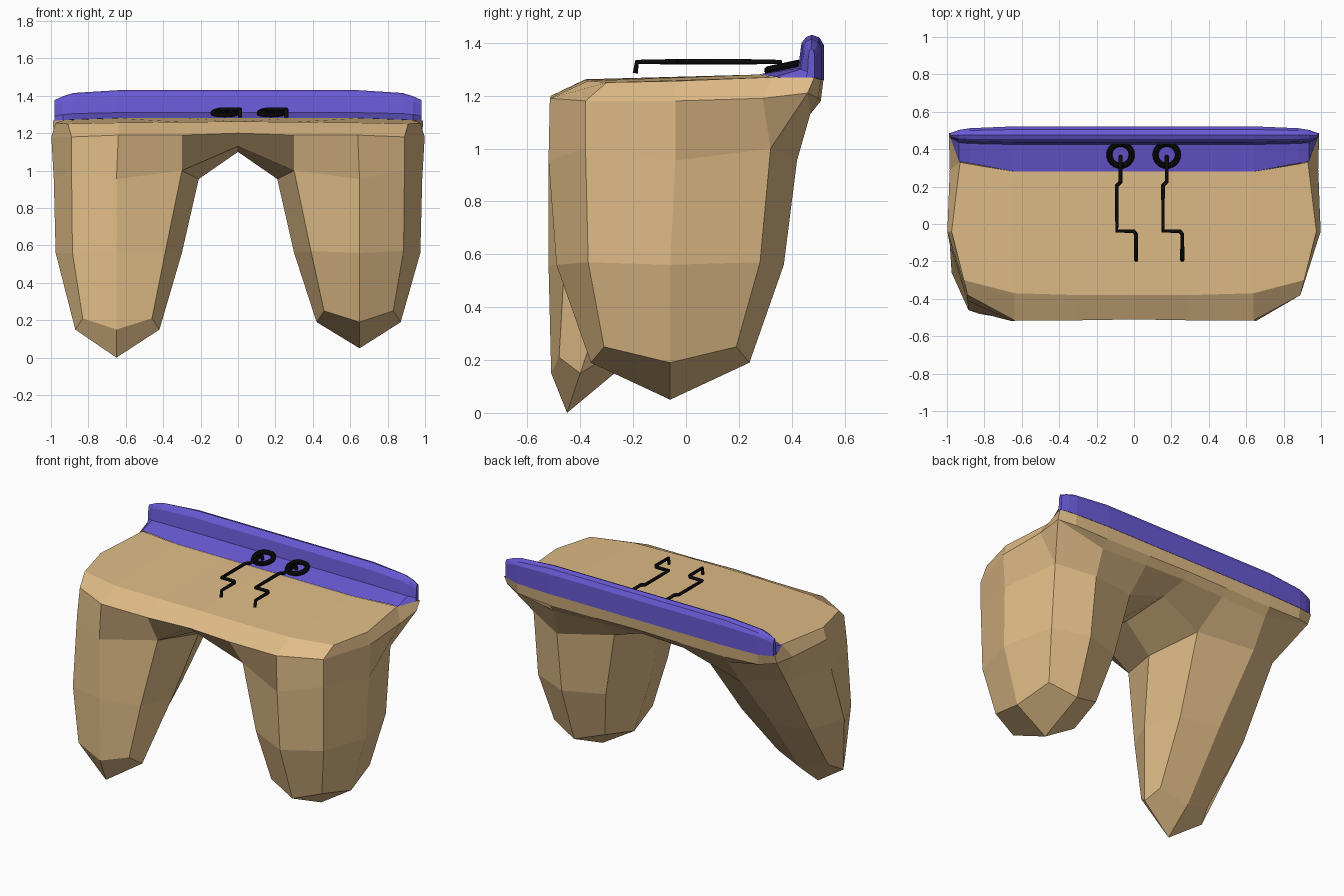
import bpy, bmesh, math

if "Cube" in bpy.data.objects:
    bpy.data.objects.remove(bpy.data.objects["Cube"])


def material(name, rgb):
    m = bpy.data.materials.new(name)
    m.diffuse_color = (*rgb, 1)
    m.use_nodes = True
    m.node_tree.nodes["Principled BSDF"].inputs["Base Color"].default_value = m.diffuse_color
    return m


TAN = material("tan cloth", (0.74, 0.50, 0.24))
PURPLE = material("purple band", (0.14, 0.10, 0.66))
BLACK = material("black cord", (0.003, 0.003, 0.003))


def finish(bm, name, mat):
    bmesh.ops.remove_doubles(bm, verts=bm.verts, dist=0.002)
    bmesh.ops.recalc_face_normals(bm, faces=bm.faces)
    me = bpy.data.meshes.new(name)
    bm.to_mesh(me)
    bm.free()
    me.materials.append(mat)
    ob = bpy.data.objects.new(name, me)
    bpy.context.collection.objects.link(ob)
    return ob


def ring(xs, ys, z, zd):
    """Eight leg points: front, outer front, outer, outer back, back, inner back, inner, inner front."""
    xi, xid, xc, xod, xo = xs
    yf, yfd, yc, ybd, yb = ys
    return [(xc, yf, z), (xod, yfd, zd), (xo, yc, z), (xod, ybd, zd),
            (xc, yb, z), (xid, ybd, zd), (xi, yc, z), (xid, yfd, zd)]


X1 = (0.42, 0.46, 0.65, 0.83, 0.87)
X2 = (0.30, 0.39, 0.65, 0.885, 0.975)
X3 = (0.21, 0.30, 0.65, 0.89, 0.985)

# side sign: (tip, ankle ring, knee ring, thigh ring); one leg steps forward
LEGS = {
    1: ((0.65, -0.06, 0.05),
        ring(X1, (-0.36, -0.31, -0.06, 0.19, 0.24), 0.19, 0.25),
        ring(X2, (-0.49, -0.37, -0.06, 0.28, 0.37), 0.56, 0.57),
        ring(X3, (-0.52, -0.38, -0.04, 0.32, 0.42), 0.955, 1.0)),
    -1: ((0.65, -0.45, 0.0),
         ring(X1, (-0.51, -0.48, -0.40, -0.30, -0.27), 0.15, 0.21),
         ring(X2, (-0.52, -0.46, -0.26, -0.03, 0.03), 0.56, 0.56),
         ring(X3, (-0.52, -0.41, -0.11, 0.24, 0.35), 0.955, 1.0)),
}

# Shorts: two legs, crotch, hips and flat closed top
bm = bmesh.new()
for s, (tip, r1, r2, r3) in LEGS.items():
    def face(*pts):
        bm.faces.new([bm.verts.new((s * x, y, z)) for x, y, z in pts])

    for i in (0, 2, 4, 6):
        face(tip, r1[i], r1[i + 1], r1[(i + 2) % 8])
    for a, b in ((r1, r2), (r2, r3)):
        for i in range(8):
            j = (i + 1) % 8
            face(a[i], a[j], b[j], b[i])

    # hip outline
    hc, hi, hf = (0, -0.51, 1.20), (0.30, -0.515, 1.19), (0.64, -0.515, 1.19)
    hof, ho, hob = (0.89, -0.38, 1.18), (0.998, -0.04, 1.18), (0.985, 0.29, 1.19)
    he, hb, hib, hbc = (0.985, 0.46, 1.21), (0.64, 0.47, 1.13), (0.30, 0.47, 1.14), (0, 0.47, 1.15)
    face(r3[7], r3[0], hf, hi)
    face(r3[0], r3[1], hof, hf)
    face(r3[1], r3[2], ho, hof)
    face(r3[2], r3[3], hob, ho)
    face(r3[3], he, hob)
    face(r3[3], r3[4], hb, he)
    face(r3[4], r3[5], hib, hb)

    # crotch
    c0, c1, c2 = (0, -0.36, 1.13), (0, -0.07, 1.10), (0, 0.28, 1.12)
    face(r3[7], hi, hc, c0)
    face(r3[7], c0, c1, r3[6])
    face(r3[6], c1, c2, r3[5])
    face(r3[5], c2, hbc, hib)

    # top edge, top surface and back wall
    front = [(0, -0.38, 1.262), (0.30, -0.38, 1.26), (0.64, -0.37, 1.256), (0.91, -0.30, 1.25)]
    back = [(0, 0.28, 1.28), (0.30, 0.28, 1.28), (0.64, 0.28, 1.28), (0.93, 0.33, 1.27)]
    side = (0.975, -0.04, 1.255)
    low = [hc, hi, hf, hof]
    for i in range(3):
        face(low[i], low[i + 1], front[i + 1], front[i])
        face(front[i], front[i + 1], back[i + 1], back[i])
    face(hof, ho, side, front[3])
    face(front[3], side, back[3])
    face(ho, hob, back[3], side)
    rim = [(0, 0.52, 1.26), (0.30, 0.52, 1.26), (0.64, 0.52, 1.26), (0.88, 0.51, 1.26), (0.99, 0.485, 1.268)]
    mid = [(0, 0.51, 1.19), (0.30, 0.51, 1.185), (0.64, 0.51, 1.18), (0.88, 0.50, 1.19)]
    face(hob, he, rim[4], back[3])
    for i in range(3):
        face(mid[i], mid[i + 1], rim[i + 1], rim[i])
    face(hbc, hib, mid[1], mid[0])
    face(hib, hb, mid[2], mid[1])
    face(hb, he, mid[3], mid[2])
    face(mid[3], he, rim[4], rim[3])
finish(bm, "shorts", TAN)

# Waistband: raised lip swept across the back edge
half = [
    (0.64, [(0.28, 1.281), (0.425, 1.31), (0.437, 1.40), (0.455, 1.422),
            (0.475, 1.43), (0.505, 1.42), (0.522, 1.39), (0.522, 1.26)]),
    (0.88, [(0.325, 1.273), (0.43, 1.305), (0.442, 1.385), (0.455, 1.405),
            (0.475, 1.415), (0.50, 1.40), (0.512, 1.38), (0.512, 1.26)]),
    (0.935, [(0.333, 1.27), (0.435, 1.30), (0.447, 1.37), (0.458, 1.39),
             (0.475, 1.398), (0.495, 1.385), (0.503, 1.37), (0.501, 1.264)]),
    (0.98, [(0.455, 1.268), (0.46, 1.29), (0.463, 1.35), (0.467, 1.37),
            (0.473, 1.378), (0.482, 1.37), (0.487, 1.35), (0.487, 1.268)]),
]
sections = [(-x, p) for x, p in reversed(half)] + half
bm = bmesh.new()
loops = [[bm.verts.new((x, y, z)) for y, z in p] for x, p in sections]
for a, b in zip(loops, loops[1:]):
    for i in range(8):
        j = (i + 1) % 8
        bm.faces.new((a[i], a[j], b[j], b[i]))
bm.faces.new(loops[0])
bm.faces.new(loops[-1])
finish(bm, "waistband", PURPLE)

# Drawstrings: an eyelet ring and a bent cord each
for n, x0 in enumerate((-0.072, 0.175)):
    bpy.ops.mesh.primitive_torus_add(location=(x0, 0.37, 1.308), rotation=(math.radians(12), 0, 0),
                                     major_radius=0.06, minor_radius=0.016,
                                     major_segments=24, minor_segments=8)
    eyelet = bpy.context.object
    eyelet.name = f"eyelet_{n + 1}"
    eyelet.data.materials.append(BLACK)
    path = [(0, 0.36, 1.30), (0, 0.355, 1.328), (0, 0.225, 1.328), (-0.02, 0.205, 1.328),
            (-0.02, -0.038, 1.328), (0.07, -0.038, 1.328), (0.083, -0.055, 1.328),
            (0.083, -0.185, 1.328), (0.083, -0.192, 1.285)]
    cu = bpy.data.curves.new(f"drawstring_{n + 1}", "CURVE")
    cu.dimensions = "3D"
    cu.bevel_depth = 0.011
    cu.bevel_resolution = 1
    cu.use_fill_caps = True
    sp = cu.splines.new("POLY")
    sp.points.add(len(path) - 1)
    for p, (x, y, z) in zip(sp.points, path):
        p.co = (x0 + x, y, z, 1)
    cu.materials.append(BLACK)
    bpy.context.collection.objects.link(bpy.data.objects.new(cu.name, cu))
